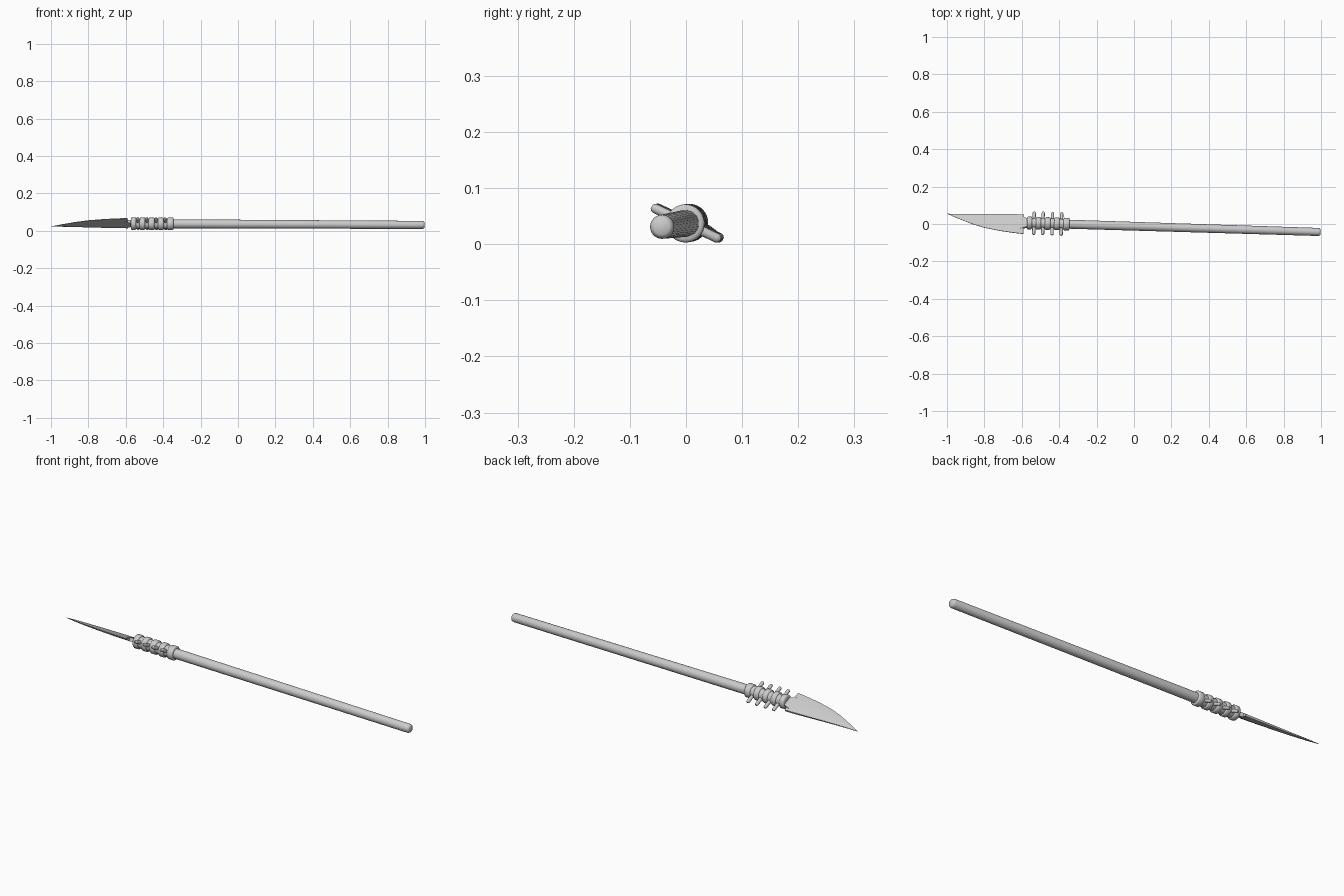
import bpy, bmesh, math
from mathutils import Matrix, Vector

if "Cube" in bpy.data.objects:
    bpy.data.objects.remove(bpy.data.objects["Cube"])

# Local frame: X along the shaft, Y across the tilted blade, Z through its thickness
X = Vector((1, -0.031, -0.0045)).normalized()
Y = Vector((0, 0.9, -0.43))
Y = (Y - X * Y.dot(X)).normalized()
Z = X.cross(Y)
FRAME = Matrix.Translation((0, -0.012, 0.0355)) @ Matrix((X, Y, Z)).transposed().to_4x4()


def finish(name, bm, smooth=True):
    bmesh.ops.recalc_face_normals(bm, faces=bm.faces)
    bm.transform(FRAME)
    me = bpy.data.meshes.new(name)
    bm.to_mesh(me)
    bm.free()
    ob = bpy.data.objects.new(name, me)
    bpy.context.collection.objects.link(ob)
    if smooth:
        bpy.ops.object.select_all(action='DESELECT')
        ob.select_set(True)
        bpy.context.view_layer.objects.active = ob
        bpy.ops.object.shade_smooth_by_angle(angle=math.radians(40))
    return ob


def loft(name, sections, smooth=True):
    bm = bmesh.new()
    rings = [[bm.verts.new(p) for p in s] for s in sections]
    n = len(rings[0])
    for a, b in zip(rings, rings[1:]):
        for i in range(n):
            j = (i + 1) % n
            bm.faces.new((a[i], a[j], b[j], b[i]))
    bm.faces.new(rings[0])
    bm.faces.new(rings[-1])
    return finish(name, bm, smooth)


def turned(name, profile, n=32):
    angles = [2 * math.pi * i / n for i in range(n)]
    return loft(name, [[(x, r * math.cos(a), r * math.sin(a)) for a in angles]
                       for x, r in profile])


# Tapered shaft with a softened butt
turned("shaft", [(-0.56, 0.024), (-0.35, 0.024), (0.985, 0.0215),
                 (0.994, 0.019), (0.998, 0.014)])

# Binding sleeve: raised bands with grooves where the pegs pass
pegs = [-0.535, -0.487, -0.437, -0.388]
edges = [-0.573] + [p + s * 0.010 for p in pegs for s in (-1, 1)] + [-0.345]
profile = []
for a, b in zip(edges[0::2], edges[1::2]):
    profile += [(a, 0.028), (a + 0.002, 0.032), (a + 0.005, 0.034),
                (b - 0.005, 0.034), (b - 0.002, 0.032), (b, 0.028)]
turned("binding_sleeve", profile)

# Round-ended cross pegs
for k, x in enumerate(pegs):
    r, h = 0.0085, 0.068
    prof = [(-h, r * 0.45), (-h + 0.003, r * 0.85), (-h + 0.007, r),
            (h - 0.007, r), (h - 0.003, r * 0.85), (h, r * 0.45)]
    ang = [2 * math.pi * i / 16 for i in range(16)]
    loft(f"cross_peg_{k + 1}", [[(x + q * math.cos(a), y, q * math.sin(a)) for a in ang]
                                for y, q in prof])

# Single-edged blade: (x, curved edge, straight back, half thickness)
outline = [(-0.59, -0.066, 0.048, 0.012), (-0.65, -0.060, 0.047, 0.0115),
           (-0.72, -0.051, 0.045, 0.0105), (-0.80, -0.036, 0.042, 0.009),
           (-0.87, -0.015, 0.040, 0.007), (-0.94, 0.013, 0.039, 0.0045),
           (-0.998, 0.038, 0.040, 0.001)]
blade = []
for x, lo, hi, t in outline:
    m, e = lo + (hi - lo) * 0.6, t * 0.4
    blade.append([(x, lo, e * 0.4), (x, m, t), (x, hi, e),
                  (x, hi, -e), (x, m, -t), (x, lo, -e * 0.4)])
loft("blade", blade)

# Tang joining blade and sleeve
loft("tang", [[(x, w, t), (x, -w, t), (x, -w, -t), (x, w, -t)]
              for x, w, t in ((-0.605, 0.036, 0.008), (-0.555, 0.018, 0.010))], False)
